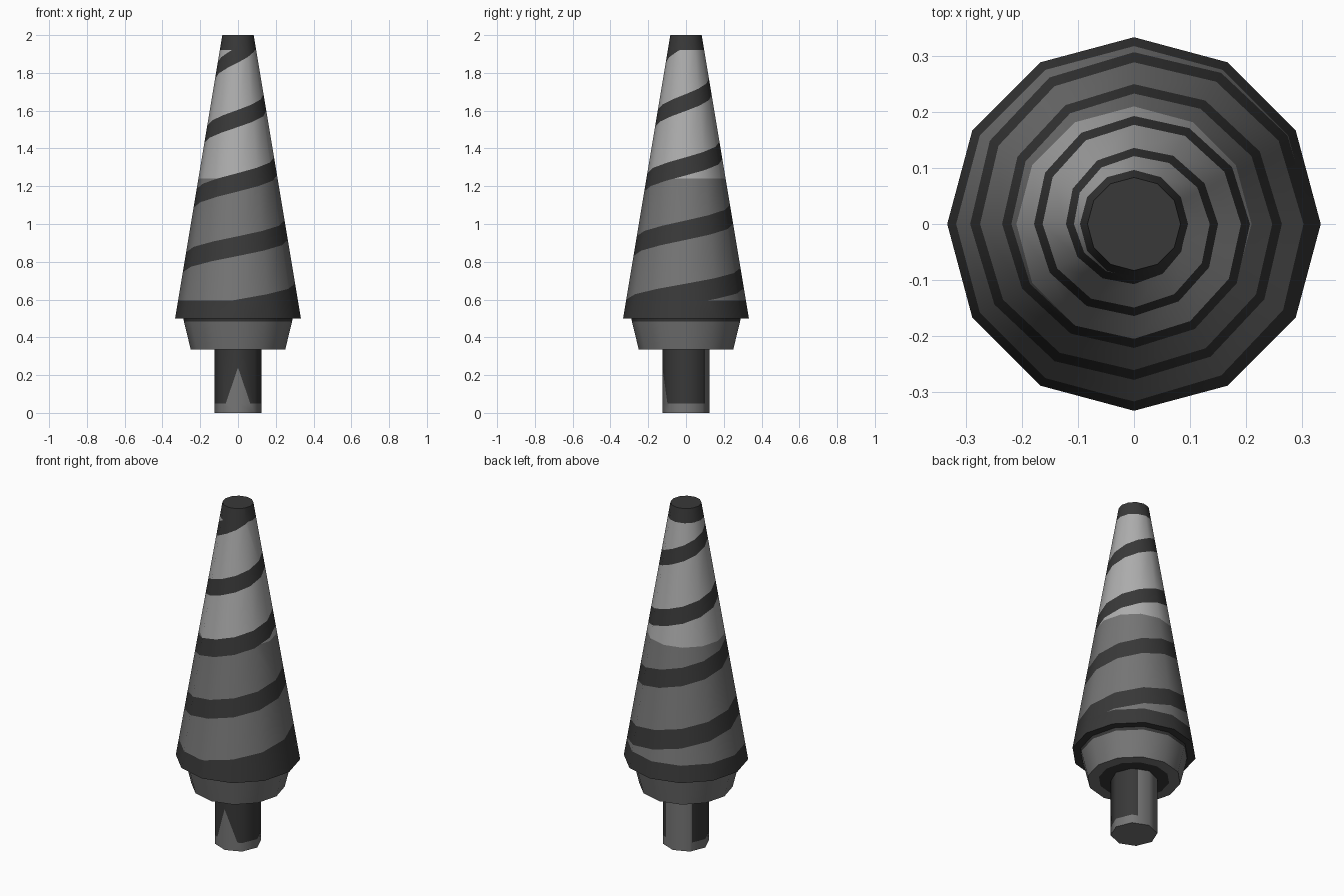
import bpy, bmesh, math
from mathutils import Vector

if "Cube" in bpy.data.objects:
    bpy.data.objects.remove(bpy.data.objects["Cube"])


def material(name, v):
    m = bpy.data.materials.new(name)
    m.diffuse_color = (v, v, v, 1)
    m.use_nodes = True
    m.node_tree.nodes["Principled BSDF"].inputs["Base Color"].default_value = m.diffuse_color
    return m


DARK, MID, LIGHT = 0, 1, 2
MATS = [material("dark grey", 0.04), material("mid grey", 0.18), material("light grey", 0.42)]


def lathe(sides, profile):
    """Closed turned shape from (radius, z) pairs."""
    bm = bmesh.new()
    rings = [[bm.verts.new((r * math.cos(2 * math.pi * i / sides),
                            r * math.sin(2 * math.pi * i / sides), z))
              for i in range(sides)] for r, z in profile]
    for a, b in zip(rings, rings[1:]):
        for i in range(sides):
            j = (i + 1) % sides
            bm.faces.new((a[i], a[j], b[j], b[i]))
    bm.faces.new(rings[0][::-1])
    bm.faces.new(rings[-1])
    return bm


def cut(bm, co, no, test=lambda c: True):
    """Slice the faces whose centre passes the test."""
    faces = [f for f in bm.faces if test(f.calc_center_median())]
    geom = set(faces)
    for f in faces:
        geom.update(f.edges)
        geom.update(f.verts)
    bmesh.ops.bisect_plane(bm, geom=list(geom), dist=1e-5, plane_co=co, plane_no=no)


def finish(bm, name, rule, smooth):
    bm.normal_update()
    for f in bm.faces:
        f.material_index = rule(f.calc_center_median(), f.normal)
    me = bpy.data.meshes.new(name)
    bm.to_mesh(me)
    bm.free()
    for m in MATS:
        me.materials.append(m)
    ob = bpy.data.objects.new(name, me)
    bpy.context.collection.objects.link(ob)
    bpy.ops.object.select_all(action='DESELECT')
    ob.select_set(True)
    bpy.context.view_layer.objects.active = ob
    bpy.ops.object.shade_smooth_by_angle(angle=math.radians(smooth))


# Drill cone with a spiral stripe
R0, R1, Z0, Z1 = 0.333, 0.083, 0.5, 2.0
PITCH, START = 0.338, 0.545      # stripe height per turn, height at the front


def radius(z):
    return R0 + (R1 - R0) * (z - Z0) / (Z1 - Z0)


def half_width(z):
    return 0.055 - 0.01 * (z - 0.6)


def turn(x, y):
    return ((math.atan2(y, x) + math.pi / 2) / (2 * math.pi)) % 1


def edge_height(t, sign):
    z = START + PITCH * t
    return z + sign * half_width(z)


def on_cone(t, z):
    a = 2 * math.pi * t - math.pi / 2
    return Vector((radius(z) * math.cos(a), radius(z) * math.sin(a), z))


bm = lathe(12, [(R0, Z0), (R1, Z1)])
for i in range(12):
    a = 2 * math.pi * (i + 0.5) / 12 - math.pi / 2
    out = Vector((math.cos(a), math.sin(a), 0))

    def sector(c, i=i):
        return math.hypot(c.x, c.y) > 0.05 and int(turn(c.x, c.y) * 12) == i

    for k in range(-1, 5):
        for s in (-1, 1):
            p, q = (on_cone(k + (i + d) / 12, edge_height(k + (i + d) / 12, s)) for d in (0, 1))
            cut(bm, p, (q - p).cross(out), sector)
for z in (0.595, 1.24, 1.92):
    cut(bm, (0, 0, z), (0, 0, 1))


def cone_colour(c, n):
    if abs(n.z) > 0.9 or c.z < 0.595 or c.z > 1.92:
        return DARK
    t = turn(c.x, c.y)
    for k in range(-1, 5):
        if edge_height(t + k, -1) < c.z < edge_height(t + k, 1):
            return DARK
    return LIGHT if c.z > 1.24 else MID


finish(bm, "drill_cone", cone_colour, 35)

# Collar with a dark inner ring underneath and a dark top band
bm = lathe(12, [(0.19, 0.335), (0.25, 0.335), (0.286, 0.483), (0.29, 0.5)])
finish(bm, "collar", lambda c, n: DARK if c.z > 0.483 or math.hypot(c.x, c.y) < 0.1 else MID, 35)

# Shaft with worn lighter patches
bm = lathe(8, [(0.125, 0), (0.125, 0.05), (0.125, 0.335)])
for deg in (60, 140):
    a = math.radians(deg)
    d = Vector((math.cos(a), math.sin(a), 0))
    cut(bm, (0, 0, 0), (-d.y, d.x, 0), lambda c: c.to_2d().dot(d.to_2d()) > 0.05)
for s in (-1, 1):
    cut(bm, (0, 0, 0.24), (s * 0.19, 0, 0.065), lambda c: c.y < -0.08 and c.z > 0.05)


def shaft_colour(c, n):
    deg = math.degrees(math.atan2(c.y, c.x))
    if c.z < 0.05 or 60 < deg < 140:
        return MID
    return MID if c.y < 0 and abs(n.y) > 0.8 and c.z + abs(c.x) * 0.19 / 0.065 < 0.24 else DARK


finish(bm, "shaft", shaft_colour, 50)
